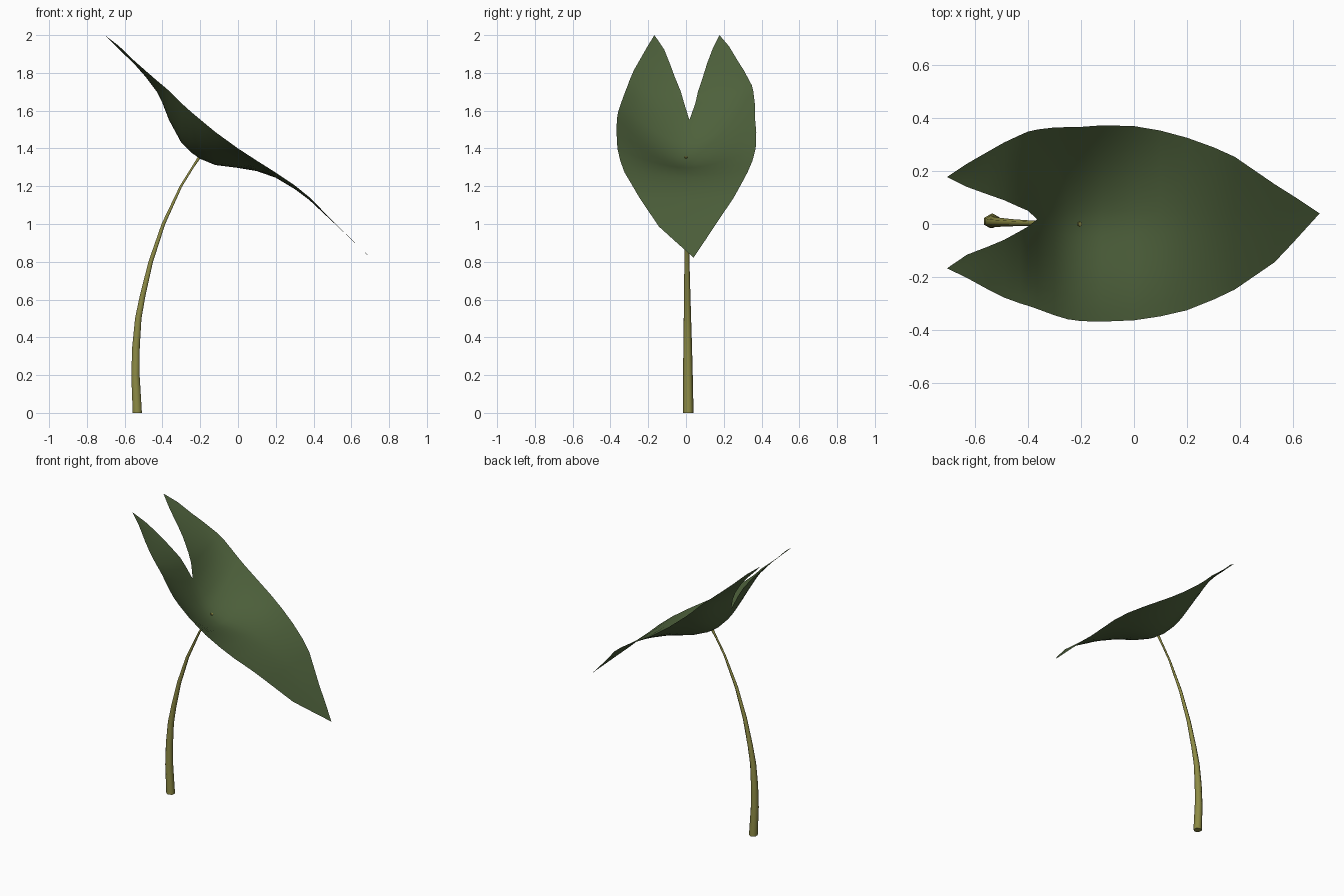
import bpy, bmesh, math

if "Cube" in bpy.data.objects:
    bpy.data.objects.remove(bpy.data.objects["Cube"])


def material(name, rgb):
    m = bpy.data.materials.new(name)
    m.diffuse_color = (*rgb, 1)
    m.use_nodes = True
    m.node_tree.nodes["Principled BSDF"].inputs["Base Color"].default_value = m.diffuse_color
    return m


def finish(bm, name, mat, angle):
    me = bpy.data.meshes.new(name)
    bm.to_mesh(me)
    bm.free()
    me.materials.append(mat)
    ob = bpy.data.objects.new(name, me)
    bpy.context.collection.objects.link(ob)
    bpy.ops.object.select_all(action='DESELECT')
    ob.select_set(True)
    bpy.context.view_layer.objects.active = ob
    bpy.ops.object.shade_smooth_by_angle(angle=math.radians(angle))
    return ob


leaf_green = material("leaf green", (0.075, 0.118, 0.044))
stem_olive = material("stem olive", (0.27, 0.26, 0.06))

# Leaf blade stations: x, outer half width, notch half width, midline y, midline z, rim z
STATIONS = [
    (-.705, .172, .172, .005, 2.0, 2.0),
    (-.63, .215, .128, .012, 1.925, 1.942),
    (-.55, .26, .098, .013, 1.848, 1.865),
    (-.49, .292, .075, .015, 1.78, 1.812),
    (-.43, .317, .045, .018, 1.70, 1.76),
    (-.40, .328, .03, .02, 1.64, 1.735),
    (-.365, .338, 0, .018, 1.55, 1.705),
    (-.30, .354, 0, .01, 1.43, 1.64),
    (-.25, .362, 0, .003, 1.38, 1.595),
    (-.20, .366, 0, .0, 1.345, 1.553),
    (-.12, .37, 0, .002, 1.312, 1.487),
    (.0, .366, 0, .003, 1.297, 1.40),
    (.10, .35, 0, .002, 1.28, 1.335),
    (.20, .325, 0, .0, 1.245, 1.272),
    (.30, .287, 0, .002, 1.185, 1.205),
    (.38, .25, 0, .003, 1.125, 1.14),
    (.53, .147, 0, .003, .985, .987),
    (.60, .088, 0, .018, .918, .92),
    (.70, 0, 0, .04, .822, .822),
]

# Leaf blade: one open sheet, two halves joined on the midline
N = 8
bm = bmesh.new()
for side in (1, -1):
    rows = []
    for x, w, n, c, zc, ze in STATIONS:
        rows.append([bm.verts.new((x, c + side * (n + (w - n) * i / N),
                                   zc + (ze - zc) * (i / N) ** 1.7))
                     for i in range(N + 1)])
    for a, b in zip(rows, rows[1:]):
        for i in range(N):
            quad = [a[i], b[i], b[i + 1], a[i + 1]]
            bm.faces.new(quad if side > 0 else quad[::-1])
bmesh.ops.remove_doubles(bm, verts=bm.verts, dist=0.0005)
bmesh.ops.dissolve_degenerate(bm, edges=bm.edges, dist=0.0005)
finish(bm, "leaf_blade", leaf_green, 60)

# Stem: tapered hexagonal tube along a curved path: x, z, radius
PATH = [(-.533, 0, .028), (-.543, .2, .0255), (-.54, .35, .023), (-.528, .5, .0195),
        (-.505, .62, .017), (-.462, .8, .0135), (-.395, 1.0, .0105),
        (-.302, 1.2, .007), (-.24, 1.3, .0065), (-.203, 1.356, .009)]
SIDES = 6
bm = bmesh.new()
rings = []
for k, (x, z, r) in enumerate(PATH):
    p, q = PATH[max(k - 1, 0)], PATH[min(k + 1, len(PATH) - 1)]
    a = math.atan2(q[0] - p[0], q[1] - p[1]) if k else 0
    y = .012 * (1 - z / 1.356)
    ring = []
    for i in range(SIDES):
        t = 2 * math.pi * i / SIDES
        u = r * math.sin(t)
        ring.append(bm.verts.new((x + u * math.cos(a), y + r * math.cos(t), z - u * math.sin(a))))
    rings.append(ring)
for a, b in zip(rings, rings[1:]):
    for i in range(SIDES):
        j = (i + 1) % SIDES
        bm.faces.new((a[i], a[j], b[j], b[i]))
bm.faces.new(rings[0])
bm.faces.new(rings[-1])
bmesh.ops.recalc_face_normals(bm, faces=bm.faces)
finish(bm, "stem", stem_olive, 65)
